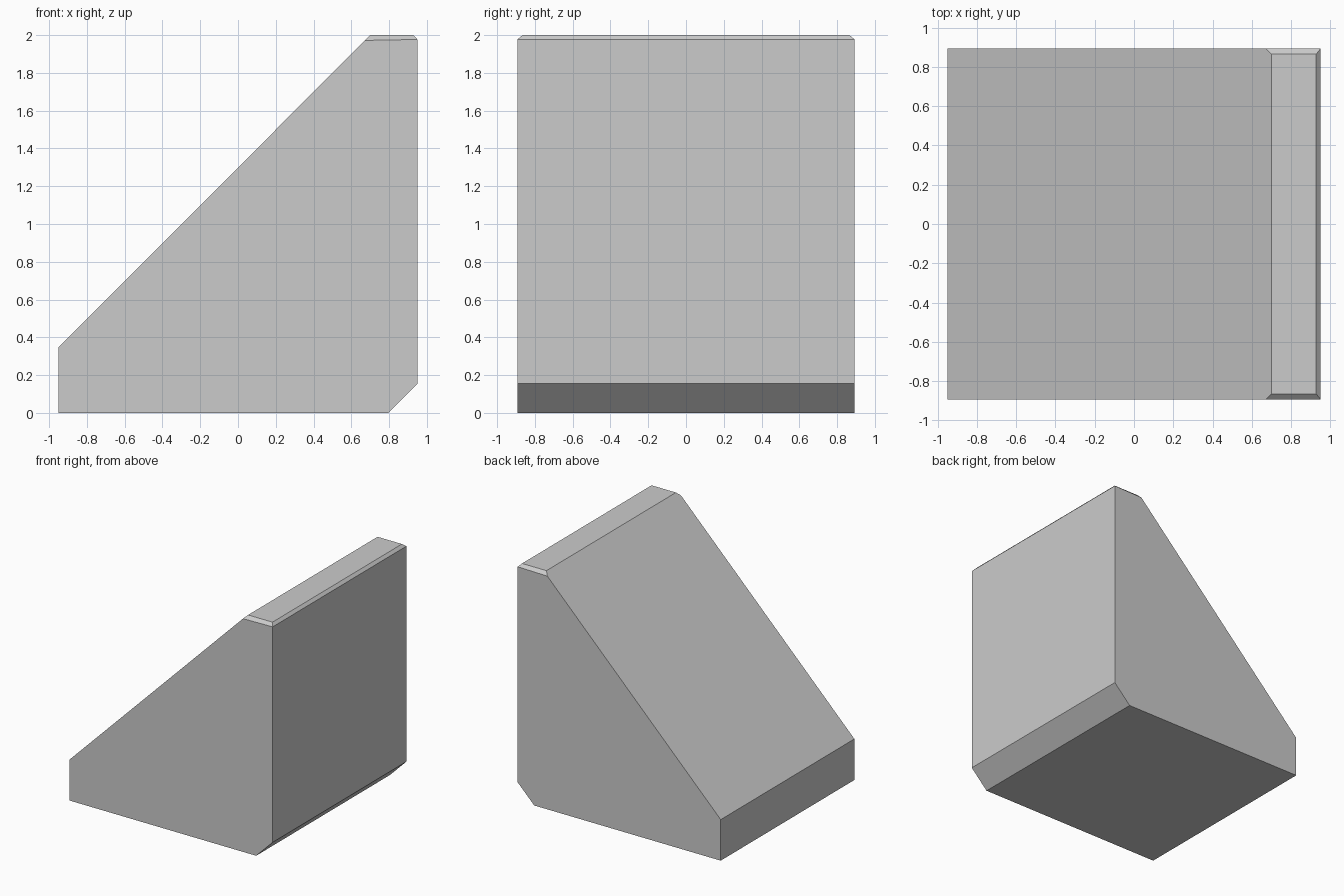
import bpy, bmesh

if "Cube" in bpy.data.objects:
    bpy.data.objects.remove(bpy.data.objects["Cube"])

HALF_W = 0.893   # half depth in y
TOP_W = 0.865    # half depth of the top strip

# Side profile (x, z) below the chamfered top
profile = [(-0.95, 0), (0.795, 0), (0.95, 0.155), (0.95, 1.977),
           (0.672, 1.972), (-0.95, 0.347)]
# Top strip edges (x), right then left
top_right, top_left = 0.928, 0.70

bm = bmesh.new()

# Wedge body: front and back rings bridged into a solid
front = [bm.verts.new((x, -HALF_W, z)) for x, z in profile]
back = [bm.verts.new((x, HALF_W, z)) for x, z in profile]
bm.faces.new(front)
bm.faces.new(back[::-1])
n = len(profile)
for i in range(n):
    j = (i + 1) % n
    if i != 3:  # the upper side is closed by the top cap
        bm.faces.new((front[j], front[i], back[i], back[j]))

# Top cap: narrowed strip with chamfered rim
rim = [front[4], front[3], back[3], back[4]]
cap = [bm.verts.new((x, y, 2.0)) for x, y in
       ((top_left, -TOP_W), (top_right, -TOP_W), (top_right, TOP_W), (top_left, TOP_W))]
bm.faces.new(cap)
for i in range(4):
    j = (i + 1) % 4
    bm.faces.new((rim[i], rim[j], cap[j], cap[i]))

bmesh.ops.recalc_face_normals(bm, faces=bm.faces)
mesh = bpy.data.meshes.new("wedge_block")
bm.to_mesh(mesh)
bm.free()
bpy.context.collection.objects.link(bpy.data.objects.new("wedge_block", mesh))
